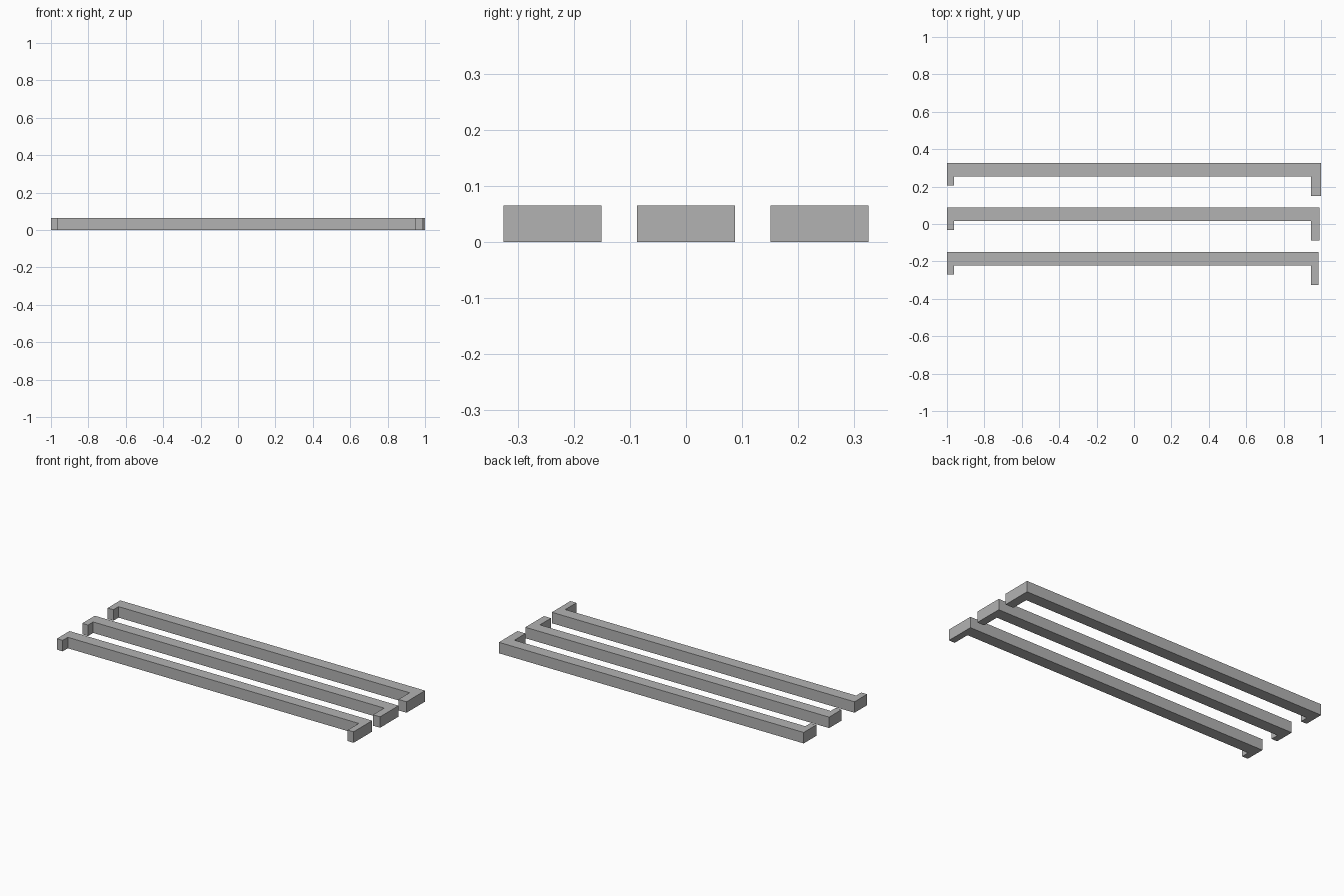
import bpy
import bmesh

cube = bpy.data.objects.get("Cube")
if cube:
    bpy.data.objects.remove(cube, do_unlink=True)

HEIGHT = 0.065     # thickness of every bar
DEPTH = 0.174      # full depth including the long right-hand return
BEAM = 0.07        # depth of the long beam
SHORT = 0.118      # depth including the short left-hand return

grey = bpy.data.materials.new("plain grey")
grey.use_nodes = True
colour = (0.45, 0.45, 0.45, 1)
grey.diffuse_color = colour
grey.node_tree.nodes["Principled BSDF"].inputs["Base Color"].default_value = colour


def bracket_bar(name, back, right):
    """Extrude a flat bar profile with a return at each end."""
    profile = [
        (-1, back), (-1, back - SHORT), (-0.962, back - SHORT),
        (-0.962, back - BEAM), (0.947, back - BEAM),
        (0.947, back - DEPTH), (right, back - DEPTH), (right, back),
    ]
    bm = bmesh.new()
    base = bm.faces.new([bm.verts.new((x, y, 0)) for x, y in profile])
    top = bmesh.ops.extrude_face_region(bm, geom=[base], use_keep_orig=True)
    verts = [g for g in top["geom"] if isinstance(g, bmesh.types.BMVert)]
    bmesh.ops.translate(bm, verts=verts, vec=(0, 0, HEIGHT))
    bmesh.ops.recalc_face_normals(bm, faces=bm.faces)
    mesh = bpy.data.meshes.new(name)
    bm.to_mesh(mesh)
    bm.free()
    mesh.materials.append(grey)
    bpy.context.collection.objects.link(bpy.data.objects.new(name, mesh))


# Three parallel bars, each slightly shorter towards the front
bracket_bar("back_bar", 0.325, 1.0)
bracket_bar("middle_bar", 0.087, 0.993)
bracket_bar("front_bar", -0.151, 0.986)
